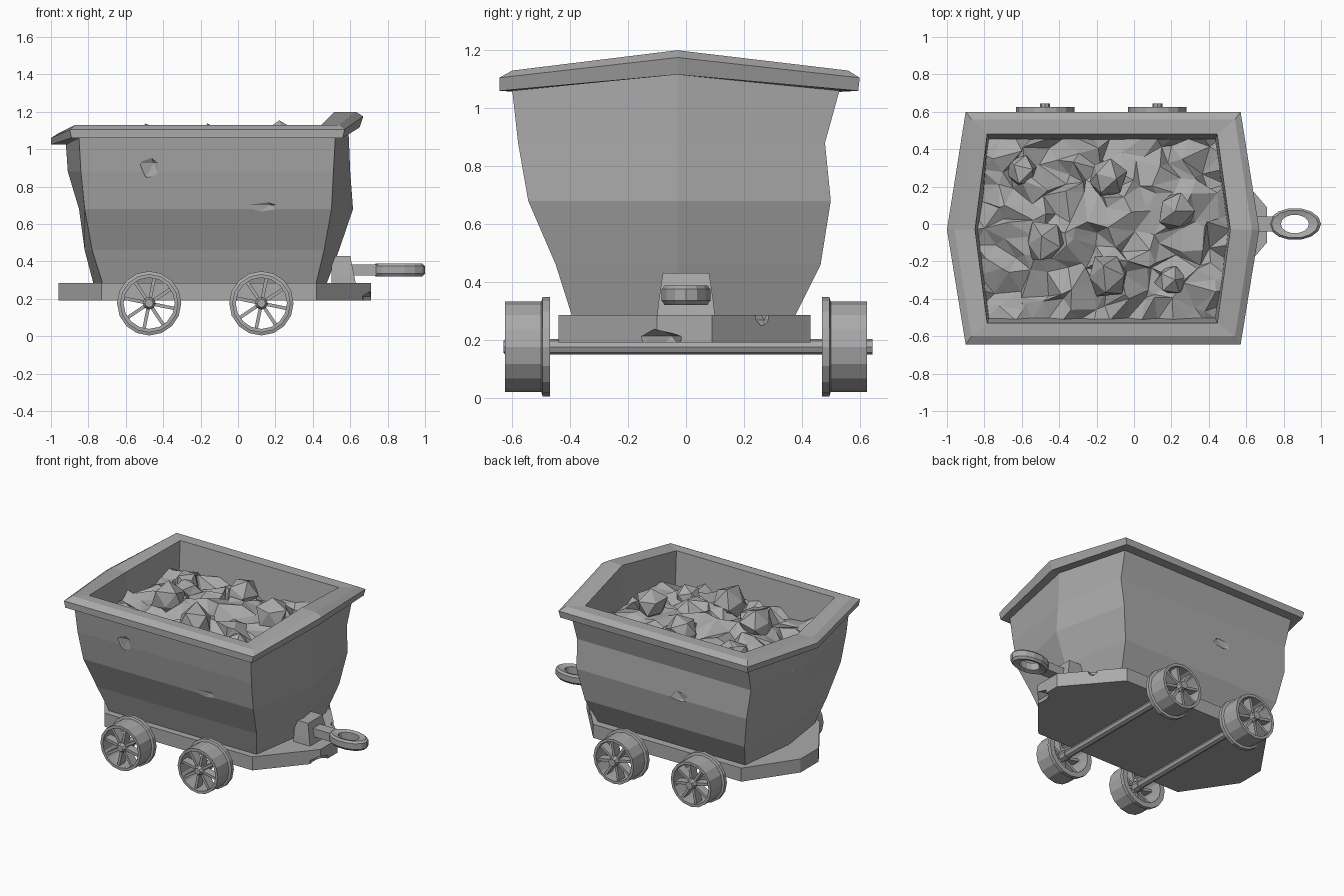
import bpy, bmesh, math, random
from mathutils import Vector, Matrix

random.seed(4)
cube = bpy.data.objects.get("Cube")
if cube:
    bpy.data.objects.remove(cube)

grey = bpy.data.materials.new("stone_grey")
grey.use_nodes = True
grey.diffuse_color = (0.4, 0.4, 0.4, 1)
grey.node_tree.nodes["Principled BSDF"].inputs["Base Color"].default_value = grey.diffuse_color


def finish(name, bm):
    bmesh.ops.recalc_face_normals(bm, faces=bm.faces)
    mesh = bpy.data.meshes.new(name)
    bm.to_mesh(mesh)
    bm.free()
    mesh.materials.append(grey)
    obj = bpy.data.objects.new(name, mesh)
    bpy.context.collection.objects.link(obj)
    return obj


def loft(bm, rings, wrap=False):
    """Skin a list of point loops; either join last to first or cap both ends."""
    loops = [[bm.verts.new(p) for p in ring] for ring in rings]
    pairs = list(zip(loops, loops[1:]))
    if wrap:
        pairs.append((loops[-1], loops[0]))
    else:
        bm.faces.new(loops[0])
        bm.faces.new(loops[-1])
    n = len(loops[0])
    for a, b in pairs:
        for i in range(n):
            j = (i + 1) % n
            bm.faces.new((a[i], a[j], b[j], b[i]))


def lathe_y(bm, profile, centre, sides, wrap=False):
    """Spin (radius, y) points around an axis parallel to y."""
    cx, cz = centre
    angles = [math.tau * i / sides for i in range(sides)]
    loft(bm, [[(cx + r * math.cos(a), y, cz + r * math.sin(a)) for a in angles]
              for r, y in profile], wrap)


def chip(target, spots):
    """Cut shallow diamond nicks into a part."""
    for place, size in spots:
        bm = bmesh.new()
        bmesh.ops.create_icosphere(bm, subdivisions=1, radius=1)
        for v in bm.verts:
            v.co = Vector(place) + Vector(a * b for a, b in zip(v.co, size))
        cutter = finish("chip_cutter", bm)
        cutter.hide_render = True
        mod = target.modifiers.new("chip", 'BOOLEAN')
        mod.operation = 'DIFFERENCE'
        mod.solver = 'EXACT'
        mod.object = cutter
        bpy.context.view_layer.objects.active = target
        bpy.ops.object.modifier_apply(modifier=mod.name)
        bpy.data.objects.remove(cutter)


# Tub: six-sided rings from the foot, up the outside, over the rim, down inside
MID = -0.03


def tub_ring(tip_l, left, right, tip_r, front, back, z, tilt):
    return [(tip_l, MID, z - 0.045 * tilt), (left, front, z), (right, front, z),
            (tip_r, MID, z + 0.07 * tilt), (right, back, z), (left, back, z)]


levels = [
    (-.77, -.72, .415, .47, -.39, .37, .27, 0),
    (-.82, -.78, .46, .54, -.45, .465, .46, 0),
    (-.85, -.82, .50, .615, -.545, .50, .68, 0),
    (-.91, -.84, .51, .60, -.58, .48, .88, 0),
    (-.92, -.85, .52, .59, -.60, .53, 1.06, .8),
    (-1, -.89, .56, .65, -.645, .595, 1.06, .8),
    (-1, -.90, .57, .67, -.645, .60, 1.105, 1),
    (-.96, -.87, .54, .63, -.60, .56, 1.13, 1),
    (-.85, -.785, .445, .515, -.53, .48, 1.13, 1),
    (-.82, -.77, .43, .50, -.49, .44, .8, 0),
]
bm = bmesh.new()
loft(bm, [tub_ring(*level) for level in levels])
tub = finish("tub", bm)
chip(tub, [((.615, -.17, .85), (.035, .04, .1)),
           ((-.92, .1, .85), (.035, .04, .1)),
           ((-.47, -.6, .89), (.07, .035, .08)),
           ((.14, -.565, .68), (.12, .03, .05)),
           ((-.3, .515, .7), (.1, .03, .05))])

# Chassis plate with tapered ends
outline = [(-.96, -.1), (-.73, -.44), (.42, -.44), (.71, -.1),
           (.71, .09), (.42, .43), (-.73, .43), (-.96, .1)]
bm = bmesh.new()
loft(bm, [[(x, y, z) for x, y in outline] for z in (.19, .285)])
chassis = finish("chassis", bm)
chip(chassis, [((.57, .27, .29), (.04, .04, .05)), ((.7, -.1, .19), (.05, .1, .05))])

# Hitch bracket and elongated coupling eye
bm = bmesh.new()
loft(bm, [[(.5, -w, z), (x, -w, z), (x, w, z), (.5, w, z)]
          for x, w, z in ((.63, .1, .28), (.62, .095, .33), (.6, .08, .43))])
finish("hitch_bracket", bm)

bm = bmesh.new()
eye = [(.075, .05, .33), (.125, .075, .32), (.14, .086, .335),
       (.14, .086, .375), (.125, .075, .388), (.075, .05, .38)]
turns = [math.tau * i / 14 for i in range(14)]
loft(bm, [[(.86 + rx * math.cos(a), ry * math.sin(a), z) for a in turns]
          for rx, ry, z in eye], wrap=True)
finish("hitch_eye", bm)
bm = bmesh.new()
loft(bm, [[(x, -.04, .325), (x, .04, .325), (x, .04, .383), (x, -.04, .383)]
          for x in (.58, .76)])
finish("hitch_shank", bm)

# Axles and flanged spoked wheels
WHEEL_Z = 0.176
tyre = [(.137, .47), (.172, .47), (.172, .495), (.156, .5), (.156, .625), (.137, .625)]
for end, x in (("rear", -.475), ("fore", .125)):
    centre = (x, WHEEL_Z)
    bm = bmesh.new()
    lathe_y(bm, [(.027, -.62), (.027, .645)], centre, 8)
    finish(end + "_axle", bm)
    for side, s in (("right", -1), ("left", 1)):
        bm = bmesh.new()
        lathe_y(bm, [(r, s * y) for r, y in tyre], centre, 16, wrap=True)
        lathe_y(bm, [(.034, s * .5), (.034, s * .61), (.022, s * .63)], centre, 8)
        for k in range(8):
            turn = Matrix.Rotation(math.tau * k / 8 + .2, 4, 'Y')
            place = Matrix.Translation((x, s * .58, WHEEL_Z)) @ turn
            shape = Matrix.Translation((.085, 0, 0)) @ Matrix.Diagonal((.12, .06, .018, 1))
            bmesh.ops.create_cube(bm, size=1, matrix=place @ shape)
        finish(end + "_" + side + "_wheel", bm)

# Load of broken rock: a jagged sheet filling the tub
bm = bmesh.new()
bmesh.ops.create_grid(bm, x_segments=15, y_segments=12, size=1)
for v in bm.verts:
    u, w = v.co.x, v.co.y
    inside = max(abs(u), abs(w)) < 0.99
    jitter = 0.045 if inside else 0
    point = 0.06 * (1 - abs(w)) * u
    mound = 0.07 * (1 - u * u) * (1 - w * w)
    v.co = (-.17 + .63 * u + point + random.uniform(-jitter, jitter),
            MID + .485 * w + random.uniform(-jitter, jitter),
            .93 + mound + random.uniform(-.05, .05))
bmesh.ops.triangulate(bm, faces=bm.faces)
finish("rock_bed", bm)

# Larger loose rocks on top
boulders = [(-.48, -.1, 1.02, .12), (-.14, -.27, 1.01, .13), (.22, .07, 1.04, .11),
            (-.15, .25, 1.02, .12), (.2, -.3, .96, .1), (-.6, .28, .95, .1)]
for i, (x, y, z, radius) in enumerate(boulders):
    bm = bmesh.new()
    bmesh.ops.create_icosphere(bm, subdivisions=1, radius=radius)
    spin = Matrix.Rotation(random.uniform(0, 3), 4, (1, i, 2))
    for v in bm.verts:
        v.co = spin @ (v.co * random.uniform(.75, 1.1)) + Vector((x, y, z))
    finish("boulder_" + str(i + 1), bm)
